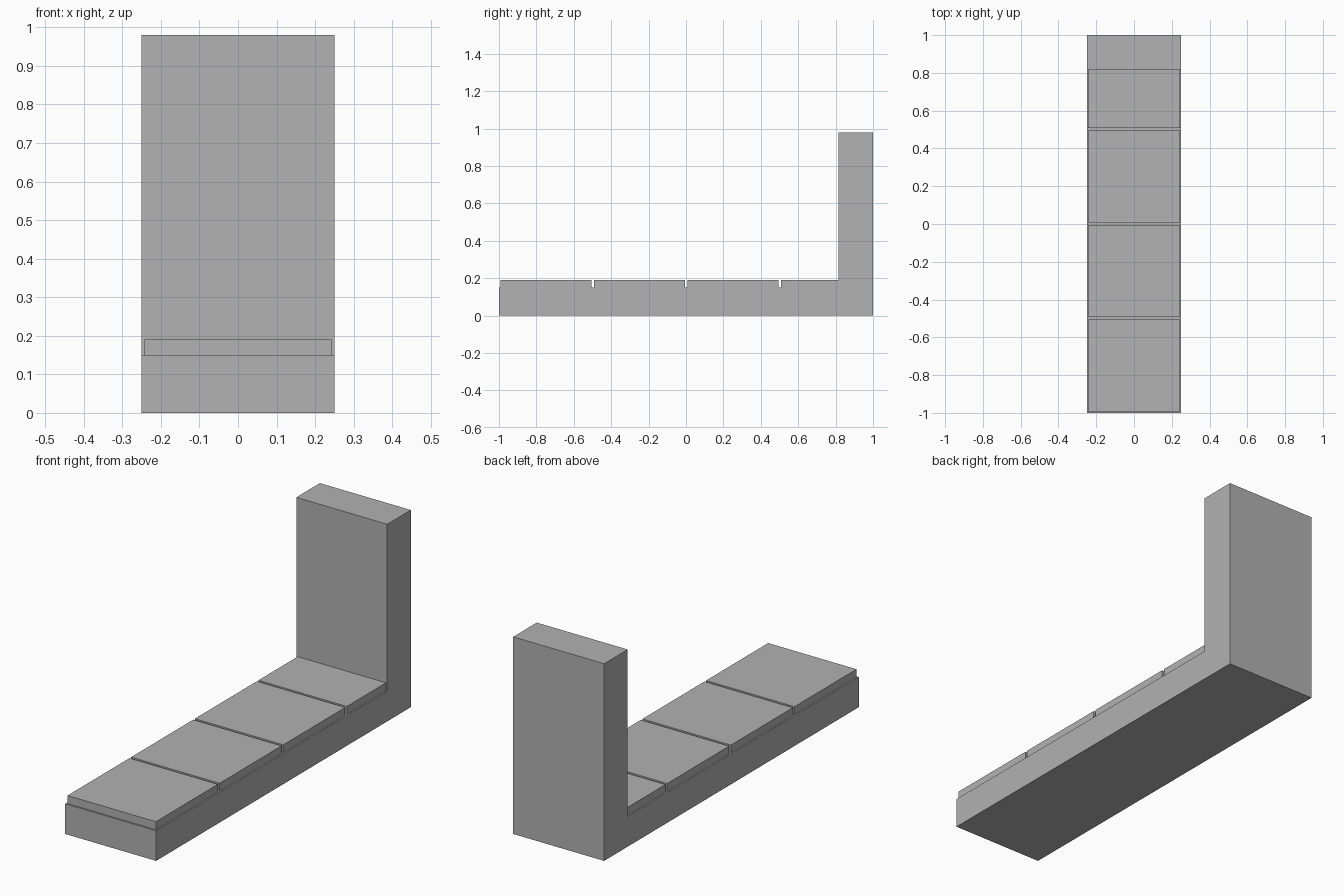
import bpy
import bmesh
from mathutils import Vector

default = bpy.data.objects.get("Cube")
if default:
    bpy.data.objects.remove(default, do_unlink=True)

# Single plain grey
GREY = (0.445, 0.445, 0.445, 1)
grey = bpy.data.materials.new("plain grey")
grey.use_nodes = True
grey.diffuse_color = GREY
grey.node_tree.nodes["Principled BSDF"].inputs["Base Color"].default_value = GREY

HALF_W = 0.25
BASE_TOP = 0.15
WALL_FRONT = 0.815


def add_object(name, bm):
    bmesh.ops.recalc_face_normals(bm, faces=bm.faces)
    mesh = bpy.data.meshes.new(name)
    bm.to_mesh(mesh)
    bm.free()
    mesh.materials.append(grey)
    obj = bpy.data.objects.new(name, mesh)
    bpy.context.collection.objects.link(obj)
    return obj


def add_box(name, low, high):
    low, high = Vector(low), Vector(high)
    bm = bmesh.new()
    bmesh.ops.create_cube(bm, size=1)
    bmesh.ops.scale(bm, vec=high - low, verts=bm.verts)
    bmesh.ops.translate(bm, vec=(low + high) / 2, verts=bm.verts)
    return add_object(name, bm)


# L-shaped body: side profile extruded across the width
profile = [(-1, 0), (1, 0), (1, 0.98), (WALL_FRONT, 0.98),
           (WALL_FRONT, BASE_TOP), (-1, BASE_TOP)]
bm = bmesh.new()
side = bm.faces.new([bm.verts.new((-HALF_W, y, z)) for y, z in profile])
extruded = bmesh.ops.extrude_face_region(bm, geom=[side], use_keep_orig=True)
moved = [v for v in extruded["geom"] if isinstance(v, bmesh.types.BMVert)]
bmesh.ops.translate(bm, vec=(2 * HALF_W, 0, 0), verts=moved)
add_object("base_and_back_wall", bm)

# Row of floor slabs, the last one cut short by the wall
for i in range(4):
    start = -0.992 + 0.5 * i
    end = min(start + 0.487, WALL_FRONT)
    add_box(f"floor_slab_{i + 1}",
            (-0.243, start, BASE_TOP), (0.243, end, 0.19))
